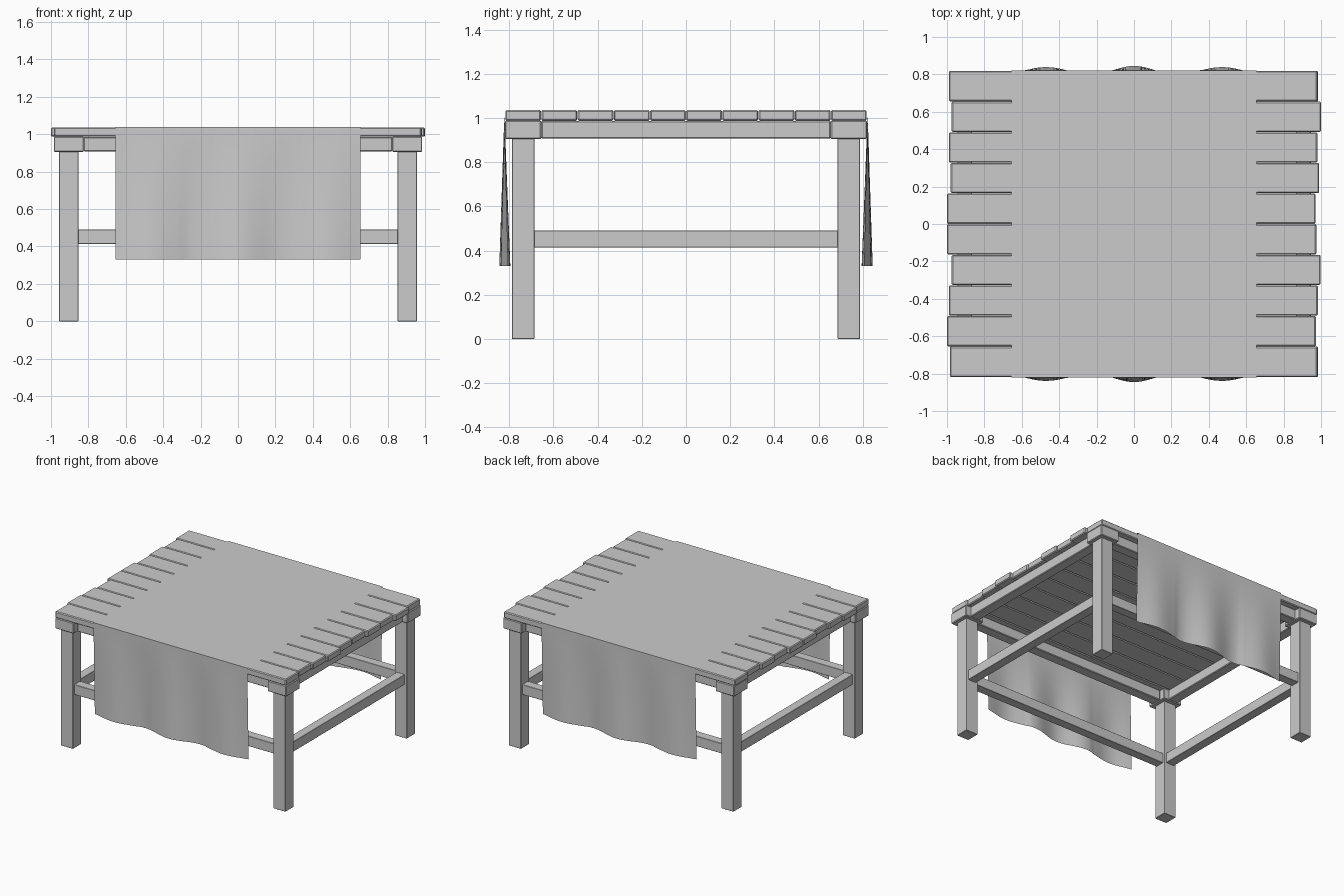
import bpy, bmesh, math

if "Cube" in bpy.data.objects:
    bpy.data.objects.remove(bpy.data.objects["Cube"])

def box(name, x0, x1, y0, y1, z0, z1, bevel=0.005):
    bm = bmesh.new()
    bmesh.ops.create_cube(bm, size=1)
    for v in bm.verts:
        v.co = ((x0 + x1) / 2 + v.co.x * (x1 - x0),
                (y0 + y1) / 2 + v.co.y * (y1 - y0),
                (z0 + z1) / 2 + v.co.z * (z1 - z0))
    me = bpy.data.meshes.new(name)
    bm.to_mesh(me)
    bm.free()
    ob = bpy.data.objects.new(name, me)
    bpy.context.collection.objects.link(ob)
    if bevel:
        m = ob.modifiers.new("bevel", 'BEVEL')
        m.width, m.segments = bevel, 1
    return ob

LX, LY = 0.905, 0.737   # leg centres

# Legs with corner blocks
for sx in (-1, 1):
    for sy in (-1, 1):
        cx, cy = sx * LX, sy * LY
        box("leg", cx - .051, cx + .051, cy - .051, cy + .051, 0, .908, .002)
        box("corner_block", cx - .08, cx + .08, cy - .082, cy + .082, .905, .988)

# Top rails and lower stretchers
for s in (-1, 1):
    y, x = s * LY, s * LX
    box("long_rail", -.825, .825, y - .04, y + .04, .907, .986)
    box("side_rail", x - .04, x + .04, -.655, .655, .907, .986)
    box("long_stretcher", -.855, .855, y - .035, y + .035, .413, .49, .002)
    box("side_stretcher", x - .035, x + .035, -.687, .687, .413, .49, .002)

# Table-top planks with uneven ends, front to back
ends = [(-.985, .98), (-1, .972), (-.99, .983), (-.975, .997), (-1, .975),
        (-1, .97), (-.98, .99), (-.99, .98), (-.975, 1), (-.99, .98)]
pitch = 0.1638
for i, (a, b) in enumerate(ends):
    y = -.819 + i * pitch
    box("plank", a, b, y + .001, y + pitch - .001, .987, 1.036, .006)

# Cloth: flat on top, hanging front and back with growing folds
def fold(x):
    return 0.025 * math.cos(2 * math.pi * x / 0.47) * (1 if abs(x) < .3 else .75)

path = [(1, .33 + i * .0985, 1 - i / 7) for i in range(8)]
path = path + [(1, 1.036, 0)]
N = 56
bm = bmesh.new()
rows = []
def add_row(sy, z, w):
    row = []
    for i in range(N + 1):
        x = -.655 + 1.31 * i / N
        row.append(bm.verts.new((x, sy * (.822 + w * (fold(x) - .002)), z)))
    rows.append(row)
for s, z, w in path:
    add_row(-1, z, w)
for s, z, w in reversed(path):
    add_row(1, z, w)
# Lift the flat part just above the planks
for r in (rows[len(path) - 1], rows[len(path)]):
    for v in r:
        v.co.z = 1.039
for a, b in zip(rows, rows[1:]):
    for i in range(N):
        bm.faces.new((a[i], a[i + 1], b[i + 1], b[i]))
me = bpy.data.meshes.new("table_cloth")
bm.to_mesh(me)
bm.free()
cloth = bpy.data.objects.new("table_cloth", me)
bpy.context.collection.objects.link(cloth)
bpy.context.view_layer.objects.active = cloth
cloth.select_set(True)
bpy.ops.object.shade_smooth_by_angle(angle=math.radians(40))
